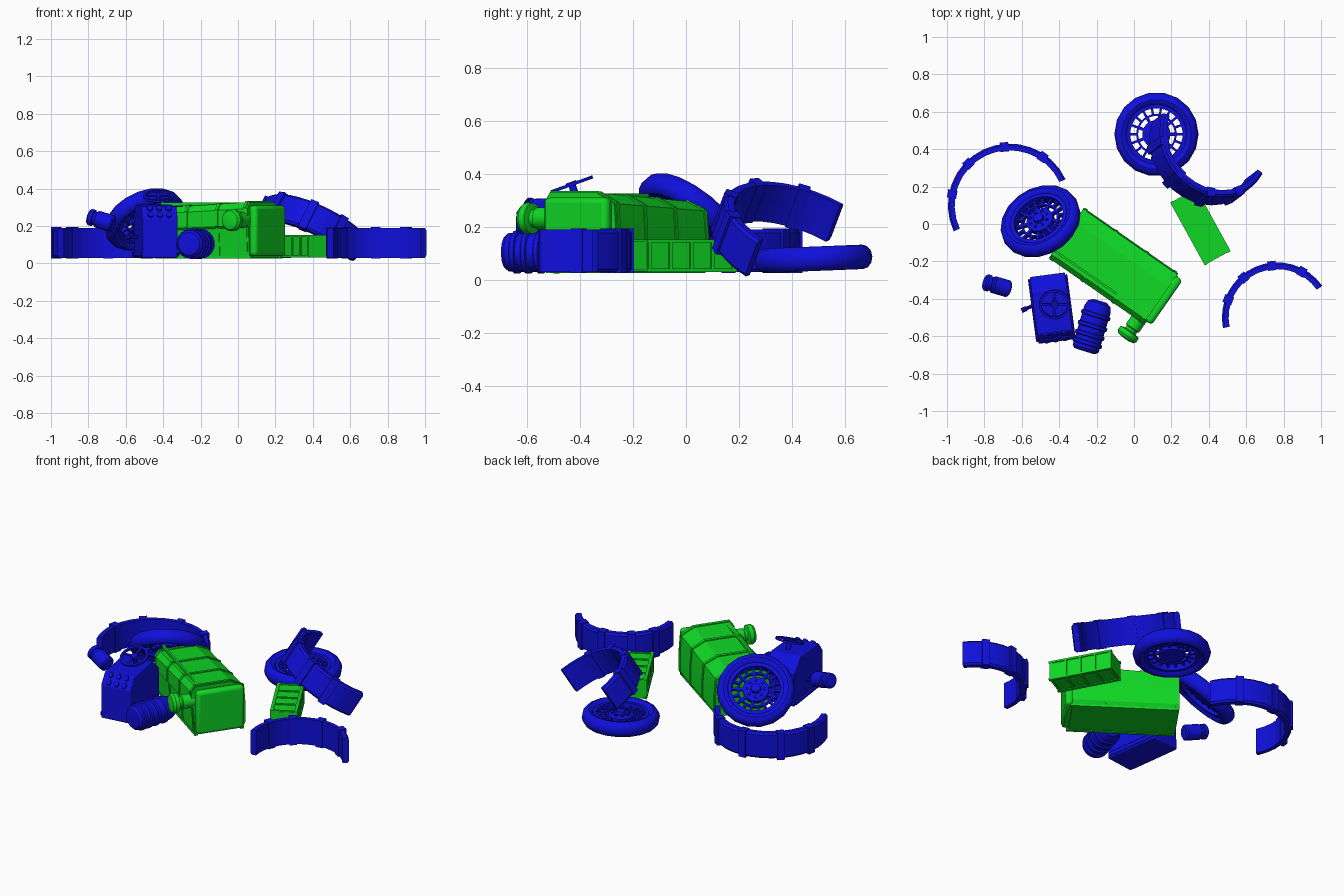
import bpy, bmesh
from math import cos, sin, pi, radians
from mathutils import Matrix, Vector

cube = bpy.data.objects.get("Cube")
if cube:
    bpy.data.objects.remove(cube, do_unlink=True)


def material(name, rgb):
    m = bpy.data.materials.new(name)
    m.use_nodes = True
    m.diffuse_color = (*rgb, 1)
    m.node_tree.nodes["Principled BSDF"].inputs["Base Color"].default_value = (*rgb, 1)
    return m


BLUE = material("blue", (0.005, 0.005, 0.72))
GREEN = material("green", (0.005, 0.68, 0.018))


def frame(origin, x_dir, z_dir=(0, 0, 1)):
    """Placement matrix whose z is z_dir and whose x is as near x_dir as possible."""
    z = Vector(z_dir).normalized()
    x = Vector(x_dir)
    x = (x - z * x.dot(z)).normalized()
    m = Matrix((x, z.cross(x), z)).transposed().to_4x4()
    m.translation = origin
    return m


def finish(name, bm, mat, place, angle=30):
    bmesh.ops.recalc_face_normals(bm, faces=bm.faces)
    me = bpy.data.meshes.new(name)
    bm.to_mesh(me)
    bm.free()
    me.materials.append(mat)
    ob = bpy.data.objects.new(name, me)
    bpy.context.collection.objects.link(ob)
    ob.matrix_world = place
    bpy.ops.object.select_all(action='DESELECT')
    ob.select_set(True)
    bpy.context.view_layer.objects.active = ob
    bpy.ops.object.shade_smooth_by_angle(angle=radians(angle))
    return ob


def bevel(ob, width, segments=2):
    b = ob.modifiers.new("soft_edges", 'BEVEL')
    b.width, b.segments, b.limit_method = width, segments, 'ANGLE'


def add_box(bm, centre, size, turn=0.0):
    """Box at a centre, turned about the local z axis."""
    m = Matrix.Rotation(turn, 4, 'Z') @ Matrix.Translation(centre) @ Matrix.Diagonal((*size, 1))
    bmesh.ops.create_cube(bm, size=1, matrix=m)


def add_loft(bm, loops, ring=False, caps=True):
    rows = [[bm.verts.new(p) for p in loop] for loop in loops]
    n = len(rows[0])
    for a, b in zip(rows, rows[1:] + rows[:1] if ring else rows[1:]):
        for i in range(n):
            bm.faces.new((a[i], a[(i + 1) % n], b[(i + 1) % n], b[i]))
    if caps and not ring:
        bm.faces.new(rows[0])
        bm.faces.new(rows[-1])


def add_ring(bm, profile, n):
    """Closed (radius, z) profile swept all round z."""
    add_loft(bm, [[(r * cos(2 * pi * k / n), r * sin(2 * pi * k / n), z) for r, z in profile]
                  for k in range(n)], ring=True)


def add_lathe(bm, profile, n=24):
    """Open (radius, z) profile turned into a capped solid."""
    add_loft(bm, [[(r * cos(2 * pi * k / n), r * sin(2 * pi * k / n), z) for k in range(n)]
                  for r, z in profile])


# Spoked wheels
def wheel(name, place):
    bm = bmesh.new()
    section = [(0.188 + 0.037 * cos(t), 0.046 * sin(t))
               for t in (2 * pi * k / 12 for k in range(12))]
    add_ring(bm, section, 18)
    finish(name + "_tyre", bm, BLUE, place, 35)
    bm = bmesh.new()
    add_ring(bm, [(0.14, -0.03), (0.16, -0.03), (0.16, 0.03), (0.14, 0.03)], 36)
    add_ring(bm, [(0.098, -0.012), (0.108, -0.012), (0.108, 0.012), (0.098, 0.012)], 36)
    for k in range(18):
        add_box(bm, (0.13, 0, 0), (0.05, 0.012, 0.024), 2 * pi * k / 18)
    for k in range(9):
        add_box(bm, (0.085, 0, 0), (0.05, 0.016, 0.02), 2 * pi * k / 9)
    add_lathe(bm, [(0.075, -0.02), (0.075, 0.015), (0.06, 0.022), (0.03, 0.022),
                   (0.027, 0.04), (0.018, 0.044)])
    for k in range(8):
        add_box(bm, (0.05, 0, 0.024), (0.012, 0.012, 0.012), 2 * pi * k / 8)
    finish(name + "_spokes", bm, BLUE, place)


wheel("flat_wheel", frame((0.12, 0.48, 0.08), (1, 0, 0), (0, -0.04, 1)))
wheel("leaning_wheel", frame((-0.5, 0.015, 0.235), (0.85, 0.5, 0), (-0.36, 0.57, 0.74)))


# Mudguards: arc strips with raised straps, local x points to the arc middle
def mudguard(name, place, radius, sweep, width=0.16):
    bm = bmesh.new()
    half, inner, outer, h = radians(sweep) / 2, radius - 0.036, radius, width / 2
    section = [(inner, -h), (outer - 0.01, -h), (outer, -h + 0.012),
               (outer, h - 0.012), (outer - 0.01, h), (inner, h)]
    steps = 16
    add_loft(bm, [[(r * cos(t), r * sin(t), z) for r, z in section]
                  for t in (half * (2 * k / steps - 1) for k in range(steps + 1))])
    for f in (-0.66, -0.22, 0.22, 0.6):
        add_box(bm, (radius - 0.017, 0, 0), (0.05, 0.045, width + 0.008), half * f)
    finish(name, bm, BLUE, place)


mudguard("right_mudguard", frame((-0.665, 0.10, 0.11), (cos(radians(115)), sin(radians(115)), 0)), 0.33, 180)
mudguard("left_mudguard", frame((0.765, -0.50, 0.11), (cos(radians(113)), sin(radians(113)), 0)), 0.295, 156)
mudguard("tipped_mudguard", frame((0.40, 0.425, 0.14), (-0.5, -0.85, 0.07), (0.42, 0.317, 0.85)), 0.32, 172)

# Large body: tapered casing with straps, rails and end cap
body_place = frame((-0.094, -0.2325, 0), (0.82, -0.57, 0))
outline = [(-0.145, 0.03), (-0.155, 0.19), (-0.165, 0.20), (-0.165, 0.29), (-0.14, 0.325),
           (0.075, 0.325), (0.155, 0.285), (0.163, 0.18), (0.163, 0.06), (0.145, 0.03)]


def casing(x, grow=1.0):
    taper = 0.96 - 0.12 * x / 0.65 * -1
    return [(x, w * grow, 0.03 + (z - 0.03) * taper * grow) for w, z in outline]


bm = bmesh.new()
add_loft(bm, [casing(-0.325), casing(0.29)])
finish("body_casing", bm, GREEN, body_place, 20)
bm = bmesh.new()
for x in (-0.31, -0.11, 0.09, 0.27):
    add_loft(bm, [casing(x - 0.009, 1.02), casing(x + 0.009, 1.02)])
add_box(bm, (-0.02, -0.115, 0.317), (0.6, 0.012, 0.018))
add_box(bm, (-0.02, -0.158, 0.205), (0.6, 0.014, 0.014))
for w in (-0.14, 0.14):
    add_box(bm, (-0.01, w, 0.034), (0.62, 0.02, 0.016))
finish("body_straps", bm, GREEN, body_place, 20)
bm = bmesh.new()
add_box(bm, (0.305, 0.0, 0.175), (0.05, 0.29, 0.27))
bevel(finish("body_end_cap", bm, GREEN, body_place, 40), 0.02, 3)

# Filler neck on the side of the body
bm = bmesh.new()
add_lathe(bm, [(0.042, 0), (0.042, 0.075), (0.034, 0.08), (0.034, 0.095), (0.058, 0.1),
               (0.06, 0.125), (0.05, 0.14), (0.02, 0.145)], 20)
finish("filler_neck", bm, GREEN, frame((0.035, -0.495, 0.232), (0, 0, 1), (-0.57, -0.82, 0)))

# Small ribbed crate
crate_place = frame((0.355, -0.015, 0.092), (0.19, -0.345, 0))
bm = bmesh.new()
add_box(bm, (0, 0, 0), (0.38, 0.145, 0.11))
for k in range(5):
    add_box(bm, (-0.18 + 0.09 * k, 0, 0), (0.014, 0.156, 0.12))
for side in (-1, 1):
    for z in (-0.055, 0.055):
        add_box(bm, (0, side * 0.07, z), (0.385, 0.018, 0.012))
finish("ribbed_crate", bm, GREEN, crate_place)

# Control housing with hand wheel, dials and lever
house_place = frame((-0.44, -0.45, 0), (0.985, 0.13, 0))
profile = [(-0.18, 0.03), (-0.18, 0.24), (-0.13, 0.305), (0.1, 0.315), (0.18, 0.24), (0.18, 0.03)]
bm = bmesh.new()
add_loft(bm, [[(x, y, z) for y, z in profile] for x in (-0.095, 0.095)])
for x in (-0.1, 0.1):
    add_box(bm, (x, 0, 0.05), (0.012, 0.34, 0.025))
bevel(finish("control_housing", bm, BLUE, house_place), 0.01)
bm = bmesh.new()
n = 20
add_ring(bm, [(0.07, -0.006), (0.084, -0.006), (0.084, 0.006), (0.07, 0.006)], n)
add_lathe(bm, [(0.014, -0.07), (0.014, 0.0), (0.024, 0.002), (0.02, 0.01)], 12)
for k in range(4):
    add_box(bm, (0.045, 0, 0), (0.07, 0.011, 0.008), pi / 2 * k)
finish("hand_wheel", bm, BLUE, frame((-0.425, -0.43, 0.36), (1, 0, 0), (0, -0.34, 0.94)))
bm = bmesh.new()
for x in (-0.05, 0, 0.05):
    for y in (-0.02, 0.025):
        bmesh.ops.create_cone(bm, cap_ends=True, segments=14, radius1=0.018, radius2=0.015,
                              depth=0.02, matrix=Matrix.Translation((x, y, 0)))
finish("dials", bm, BLUE, house_place @ frame((0, -0.155, 0.273), (1, 0, 0), (0, -0.79, 0.61)))
bm = bmesh.new()
add_lathe(bm, [(0.01, 0), (0.01, 0.08), (0.014, 0.085), (0.014, 0.11)], 10)
finish("lever", bm, BLUE, frame((-0.50, -0.42, 0.14), (0, 0, 1), (-0.92, -0.39, 0)))

# Large ribbed canister, lying down
bm = bmesh.new()
shape = [(0.035, -0.14), (0.062, -0.125), (0.073, -0.095)]
for z in (-0.06, 0.0, 0.05, 0.095):
    shape += [(0.073, z - 0.012), (0.081, z - 0.008), (0.081, z + 0.008), (0.073, z + 0.012)]
shape += [(0.073, 0.125), (0.06, 0.14), (0.045, 0.142)]
add_lathe(bm, shape)
finish("large_canister", bm, BLUE, frame((-0.222, -0.545, 0.105), (0, 0, 1), (-0.29, -0.96, 0)))

# Small can with a stepped lid
bm = bmesh.new()
add_lathe(bm, [(0.036, -0.07), (0.046, -0.062), (0.046, 0.025), (0.038, 0.03),
               (0.038, 0.042), (0.045, 0.046), (0.045, 0.066), (0.036, 0.074)])
finish("small_can", bm, BLUE, frame((-0.73, -0.33, 0.23), (0, 0, 1), (-0.92, 0.27, 0.28)))
